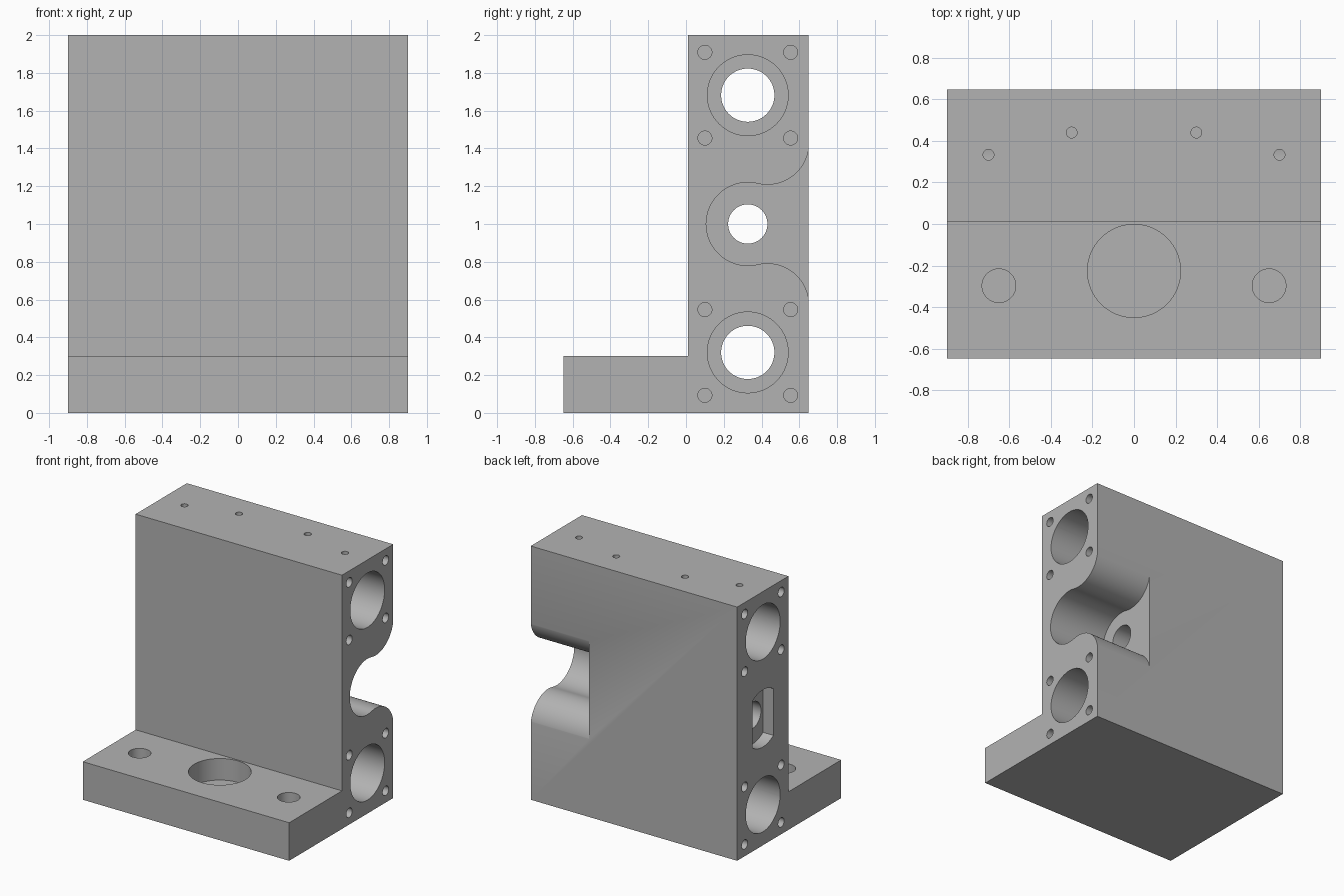
import bpy, bmesh
from math import sin, cos, pi, atan2, hypot, sqrt, acos

if "Cube" in bpy.data.objects:
    bpy.data.objects.remove(bpy.data.objects["Cube"])

W, D = 0.9, 0.648             # half width and half depth
CY = 0.327                    # depth of the bore axes
CUT = 1.0                     # cutters run out to here past the ends


def arc(cy, cz, r, a0, a1, n=32):
    return [(cy + r * cos(a0 + (a1 - a0) * i / n),
             cz + r * sin(a0 + (a1 - a0) * i / n)) for i in range(n + 1)]


def circle(u, v, r, n=64):
    return arc(u, v, r, 0, 2 * pi, n)[:-1]


def prism(name, pts, axis, lo, hi):
    """Extrude a closed outline along x (outline in y,z) or z (outline in x,y)."""
    place = (lambda u, v, d: (d, u, v)) if axis == "x" else (lambda u, v, d: (u, v, d))
    bm = bmesh.new()
    face = bm.faces.new([bm.verts.new(place(u, v, lo)) for u, v in pts])
    top = bmesh.ops.extrude_face_region(bm, geom=[face])["geom"]
    shift = place(0, 0, hi - lo)
    bmesh.ops.translate(bm, vec=shift, verts=[g for g in top if isinstance(g, bmesh.types.BMVert)])
    bmesh.ops.recalc_face_normals(bm, faces=bm.faces)
    mesh = bpy.data.meshes.new(name)
    bm.to_mesh(mesh)
    bm.free()
    ob = bpy.data.objects.new(name, mesh)
    bpy.context.collection.objects.link(ob)
    return ob


# L-shaped body: upright block with a foot
body = prism("bearing_block", [(-D, 0), (D, 0), (D, 2), (0.01, 2), (0.01, 0.3), (-D, 0.3)],
             "x", -W, W)
metal = bpy.data.materials.new("grey metal")
metal.use_nodes = True
grey = (0.45, 0.45, 0.45, 1)
metal.diffuse_color = grey
metal.node_tree.nodes["Principled BSDF"].inputs["Base Color"].default_value = grey
body.data.materials.append(metal)
bpy.context.view_layer.objects.active = body


def cut(pts, axis, lo, hi):
    cutter = prism("cutter", pts, axis, lo, hi)
    cutter.hide_render = True
    cutter.data.materials.append(metal)
    mod = body.modifiers.new("cut", "BOOLEAN")
    mod.operation = "DIFFERENCE"
    mod.solver = "EXACT"
    mod.object = cutter
    bpy.ops.object.modifier_apply(modifier=mod.name)
    bpy.data.objects.remove(cutter)


# Side notch: round channel flaring out to the back with rounded lips
r, fy, fz = 0.22, 0.43, 0.43
a = atan2(fz, fy - CY)
lip = hypot(fz, fy - CY) - r
notch = arc(CY, 1, r, a, 2 * pi - a, 48)
notch += arc(fy, 1 - fz, lip, pi - a, 0)[1:]
notch += [(0.8, 1 - fz), (0.8, 1 + fz)]
notch += arc(fy, 1 + fz, lip, 0, a - pi)[:-1]
cut(notch, "x", 0.394, CUT)

# Shallow flat-sided pocket on the other end
flat, rad = 0.13, 0.225
b = acos(flat / rad)
pocket = arc(CY, 1, rad, b, pi - b, 24) + arc(CY, 1, rad, pi + b, 2 * pi - b, 24)
cut(pocket, "x", -CUT, -W + 0.09)

# Centre screw hole
cut(circle(CY, 1, 0.104), "x", -CUT, CUT)

# Two rod bores with bearing seats and four bolt holes at each end
for z in (0.32, 1.682):
    cut(circle(CY, z, 0.141), "x", -CUT, CUT)
    for lo, hi, bolt_lo, bolt_hi in ((-CUT, -0.4, -CUT, -0.7), (0.4, CUT, 0.7, CUT)):
        cut(circle(CY, z, 0.214), "x", lo, hi)
        for sy in (-1, 1):
            for sz in (-1, 1):
                cut(circle(CY + sy * 0.227, z + sz * 0.227, 0.037, 32), "x", bolt_lo, bolt_hi)

# Small holes in the top and mounting holes in the foot
for s in (-1, 1):
    cut(circle(s * 0.7, 0.333, 0.026, 32), "z", 1.85, 2.1)
    cut(circle(s * 0.3, 0.44, 0.026, 32), "z", 1.85, 2.1)
    cut(circle(s * 0.65, -0.297, 0.081, 48), "z", 0.13, 0.4)
cut(circle(0, -0.226, 0.224), "z", 0.13, 0.4)

# Smooth bores, sharp edges
bpy.ops.object.select_all(action="DESELECT")
body.select_set(True)
bpy.ops.object.shade_smooth_by_angle(angle=0.5)
